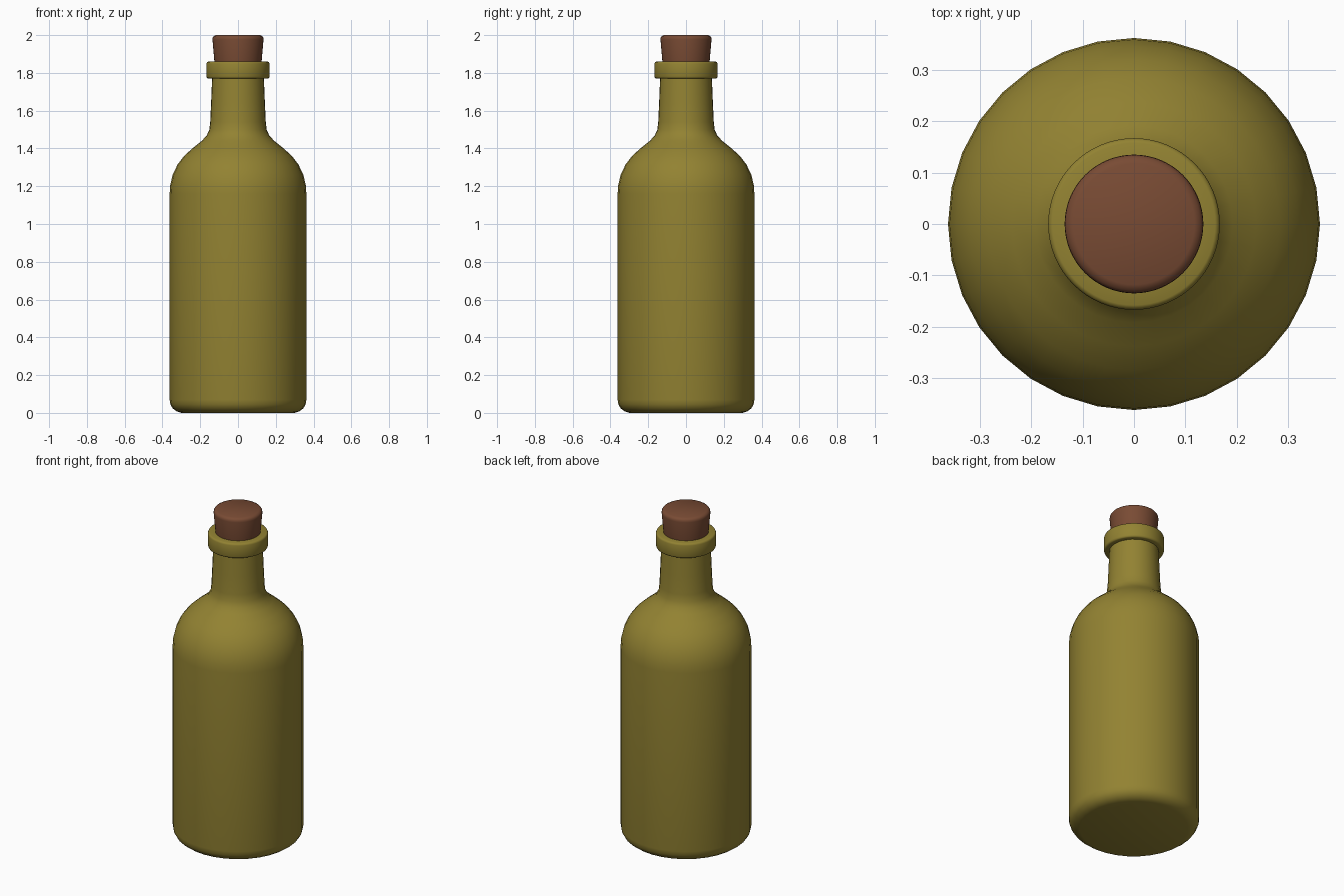
import bpy, bmesh, math

if "Cube" in bpy.data.objects:
    bpy.data.objects.remove(bpy.data.objects["Cube"])


def material(name, rgb):
    m = bpy.data.materials.new(name)
    m.diffuse_color = (*rgb, 1)
    m.use_nodes = True
    m.node_tree.nodes["Principled BSDF"].inputs["Base Color"].default_value = m.diffuse_color
    return m


def lathe(name, profile, sides, mat, angle=50):
    """Revolve (radius, z) points around z and cap open ends."""
    me = bpy.data.meshes.new(name)
    bm = bmesh.new()
    rings = []
    for r, z in profile:
        rings.append([bm.verts.new((r * math.cos(2 * math.pi * i / sides),
                                    r * math.sin(2 * math.pi * i / sides), z))
                      for i in range(sides)])
    for a, b in zip(rings, rings[1:]):
        for i in range(sides):
            j = (i + 1) % sides
            bm.faces.new((a[i], a[j], b[j], b[i]))
    bm.faces.new(rings[0][::-1])
    bm.faces.new(rings[-1])
    bm.to_mesh(me)
    bm.free()
    me.materials.append(mat)
    ob = bpy.data.objects.new(name, me)
    bpy.context.collection.objects.link(ob)
    bpy.ops.object.select_all(action='DESELECT')
    ob.select_set(True)
    bpy.context.view_layer.objects.active = ob
    bpy.ops.object.shade_smooth_by_angle(angle=math.radians(angle))
    return ob


glass = material("olive glass", (0.29, 0.225, 0.032))
cork = material("brown cork", (0.19, 0.07, 0.034))

# Body: rounded base, straight wall, domed shoulder and tapering neck
lathe("bottle_body", [
    (0.30, 0.0), (0.325, 0.008), (0.346, 0.024), (0.358, 0.045), (0.362, 0.07),
    (0.362, 1.16), (0.359, 1.205), (0.346, 1.26), (0.320, 1.315), (0.284, 1.362),
    (0.238, 1.403), (0.192, 1.44), (0.166, 1.468), (0.152, 1.498), (0.147, 1.54),
    (0.142, 1.65), (0.136, 1.80)], 32, glass)

# Lip: thick collar with softened rims
lathe("bottle_lip", [
    (0.130, 1.77), (0.158, 1.77), (0.164, 1.773), (0.167, 1.781),
    (0.167, 1.849), (0.164, 1.857), (0.158, 1.86), (0.110, 1.86)], 64, glass)

# Stopper: tapered plug with a softened top edge
lathe("stopper", [
    (0.112, 1.78), (0.125, 1.86), (0.135, 1.976), (0.134, 1.986),
    (0.129, 1.994), (0.118, 2.0)], 64, cork)
